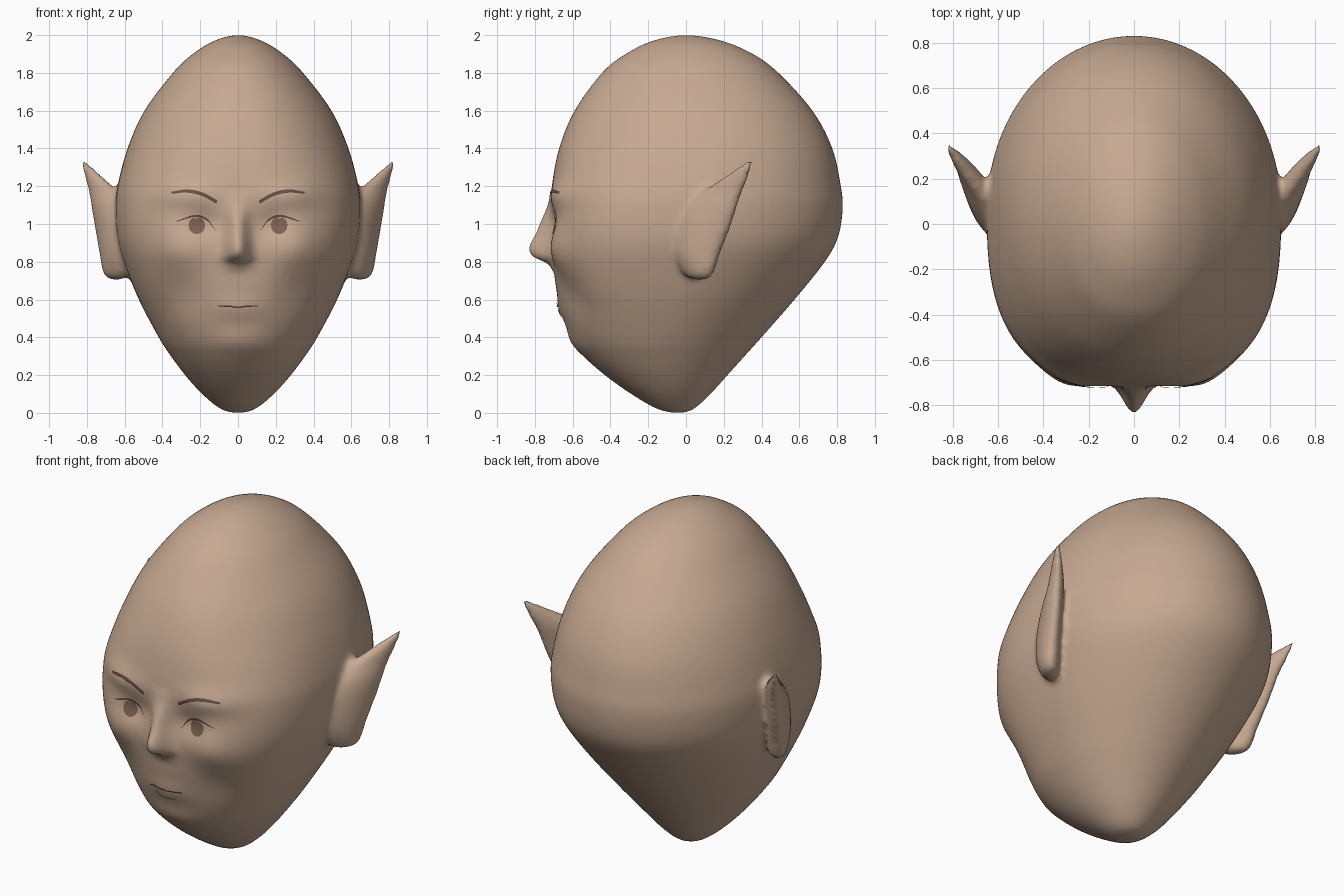
import bpy, bmesh, math
from mathutils import Vector
from mathutils.bvhtree import BVHTree

if "Cube" in bpy.data.objects:
    bpy.data.objects.remove(bpy.data.objects["Cube"], do_unlink=True)


def material(name, rgb):
    m = bpy.data.materials.new(name)
    m.use_nodes = True
    m.diffuse_color = (*rgb, 1)
    bsdf = m.node_tree.nodes["Principled BSDF"]
    bsdf.inputs["Base Color"].default_value = (*rgb, 1)
    bsdf.inputs["Roughness"].default_value = 0.8
    return m


SKIN = material("skin", (0.57, 0.40, 0.29))
BROW = material("brow brown", (0.14, 0.08, 0.06))
IRIS = material("iris brown", (0.21, 0.125, 0.09))


def spline(rows, steps, before=None, after=None):
    """Smooth curve through the rows, sampled evenly between each pair."""
    p = [Vector(r) for r in rows]
    p = [Vector(before) if before else 2 * p[0] - p[1]] + p + \
        [Vector(after) if after else 2 * p[-1] - p[-2]]
    out = []
    for a, b, c, d in zip(p, p[1:], p[2:], p[3:]):
        for i in range(steps):
            t = i / steps
            out.append(0.5 * (2 * b + (c - a) * t + (2 * a - 5 * b + 4 * c - d) * t ** 2
                              + (3 * b - a - 3 * c + d) * t ** 3))
    return out + [p[-2]]


def add_object(name, bm, mat):
    bmesh.ops.recalc_face_normals(bm, faces=bm.faces)
    mesh = bpy.data.meshes.new(name)
    bm.to_mesh(mesh)
    bm.free()
    mesh.materials.append(mat)
    ob = bpy.data.objects.new(name, mesh)
    bpy.context.collection.objects.link(ob)
    return ob


def loft(bm, rings):
    """Skin closed rings of points and close both ends."""
    vs = [[bm.verts.new(p) for p in ring] for ring in rings]
    for a, b in zip(vs, vs[1:]):
        for i in range(len(a)):
            j = (i + 1) % len(a)
            bm.faces.new((a[i], a[j], b[j], b[i]))
    bm.faces.new(vs[0][::-1])
    bm.faces.new(vs[-1])


def power(v, e):
    return math.copysign(abs(v) ** e, v)


# Skull: height, half width, front y, back y
SKULL = [(0, 0, -.04, -.04), (.02, .09, -.15, .04), (.1, .19, -.29, .13),
         (.2, .28, -.43, .22), (.3, .355, -.54, .31), (.4, .42, -.61, .4),
         (.6, .525, -.675, .575), (.8, .605, -.705, .735), (.93, .64, -.71, .805),
         (1.08, .65, -.712, .83), (1.2, .638, -.71, .82), (1.4, .585, -.672, .775),
         (1.6, .495, -.59, .67), (1.8, .345, -.445, .49), (1.9, .24, -.32, .355),
         (1.97, .125, -.175, .19), (2, 0, 0, 0)]


def skull_ring(row, count=96):
    z, w, front, back = row
    mid, half = (front + back) / 2, (back - front) / 2
    n_front = 2 + 0.8 * math.exp(-((z - .95) / .4) ** 2)
    ring = []
    for i in range(count):
        a = math.tau * i / count
        c, s = math.cos(a), math.sin(a)
        e = 2 / n_front if s < 0 else 1
        ring.append((max(w, .003) * power(c, e), mid + max(half, .003) * power(s, e), z))
    return ring


bm = bmesh.new()
first, last = SKULL[1], SKULL[-2]
loft(bm, [skull_ring(r) for r in spline(
    SKULL, 6, (first[0], -first[1], first[3], first[2]),
    (last[0], -last[1], last[3], last[2]))])

# Pointed ears: height, root x, front y, outer x, back y, half thickness
EAR = [(.705, .62, .04, .67, .11, .022), (.74, .59, -.01, .70, .14, .05),
       (.85, .59, -.06, .715, .18, .06), (1.0, .59, -.06, .745, .24, .058),
       (1.1, .60, .00, .765, .27, .055), (1.17, .64, .09, .78, .295, .045),
       (1.24, .715, .19, .80, .325, .032), (1.335, .815, .33, .828, .355, .012)]


def ear_ring(row, side, count=20):
    z, x0, y0, x1, y1, thick = row
    centre = Vector(((x0 + x1) / 2, (y0 + y1) / 2))
    axis = Vector((x1 - x0, y1 - y0)) / 2
    across = Vector((-axis.y, axis.x)).normalized() * thick
    ring = []
    for i in range(count):
        a = math.tau * i / count * side
        p = centre + axis * math.cos(a) + across * math.sin(a)
        ring.append((side * p.x, p.y, z))
    return ring


for side in (1, -1):
    loft(bm, [ear_ring(r, side) for r in spline(EAR, 4)])
head = add_object("head", bm, SKIN)

# Fuse ears and skull into one soft skin
fuse = head.modifiers.new("fuse", 'REMESH')
fuse.mode = 'VOXEL'
fuse.voxel_size = 0.016
soften = head.modifiers.new("soften", 'SMOOTH')
soften.factor, soften.iterations = 0.5, 6
bpy.context.view_layer.update()
fused = bpy.data.meshes.new_from_object(
    head.evaluated_get(bpy.context.evaluated_depsgraph_get()))
head.modifiers.clear()
head.data = fused

# Nose ridge: height, projection, half width
NOSE = spline([(.74, 0, .07), (.79, .03, .07), (.83, .105, .066), (.88, .12, .06),
               (.95, .085, .055), (1.02, .055, .052), (1.1, .02, .06), (1.18, 0, .07)], 8)


def nose_push(x, z):
    for a, b in zip(NOSE, NOSE[1:]):
        if a.x <= z < b.x:
            p = a.lerp(b, (z - a.x) / (b.x - a.x))
            return max(p.y, 0) * math.exp(-abs(x / p.z) ** 2.2)
    return 0


# Soft face forms: x, z, x spread, z spread, forward push
FORMS = [(.31, .87, .13, .12, .035), (.29, 1.15, .14, .07, .025),
         (.17, 1.0, .09, .07, -.025), (.30, .62, .12, .12, -.02),
         (0, .55, .12, .06, .012), (0, .37, .14, .07, .012)]

for v in head.data.vertices:
    x, y, z = v.co
    if y < -.3:
        push = nose_push(x, z)
        for fx, fz, sx, sz, amount in FORMS:
            push += amount * math.exp(-((abs(x) - fx) / sx) ** 2 - ((z - fz) / sz) ** 2)
        v.co.y -= push * min(1, (-y - .3) / .2)
for poly in head.data.polygons:
    poly.use_smooth = True

surface = BVHTree.FromPolygons([v.co for v in head.data.vertices],
                               [p.vertices[:] for p in head.data.polygons])


def plate(name, upper, lower, mat, lift, side=1, rows=4):
    """Thin patch between two x-z curves, laid on the face."""
    bm = bmesh.new()
    up, low = spline(upper, 6), spline(lower, 6)
    grid = []
    for r in range(rows + 1):
        line = []
        for a, b in zip(up, low):
            p = a.lerp(b, r / rows)
            hit = surface.ray_cast(Vector((side * p.x, -2, p.y)), Vector((0, 1, 0)))[0]
            line.append(bm.verts.new((hit.x, hit.y - lift, hit.z)))
        grid.append(line)
    for a, b in zip(grid, grid[1:]):
        for i in range(len(a) - 1):
            quad = (a[i], a[i + 1], b[i + 1], b[i])
            bm.faces.new(quad if side > 0 else quad[::-1])
    bmesh.ops.remove_doubles(bm, verts=bm.verts, dist=1e-5)
    ob = add_object(name, bm, mat)
    if sum(p.normal.y for p in ob.data.polygons) > 0:
        ob.data.flip_normals()
    for p in ob.data.polygons:
        p.use_smooth = True


LID = [(.12, .968), (.165, 1.018), (.23, 1.036), (.325, 1.012)]
LASH = [(x, z + t) for (x, z), t in zip(LID, (.002, .012, .012, .004))]
LOWER_LID = [(.12, .968), (.18, .947), (.25, .952), (.325, 1.012)]
BROW_TOP = [(.11, 1.125), (.19, 1.168), (.27, 1.183), (.355, 1.17)]
BROW_LOW = [(.115, 1.108), (.19, 1.148), (.27, 1.166), (.35, 1.16)]


def arc(sign, count=7):
    pts = []
    for i in range(count):
        a = math.pi * i / (count - 1)
        z = .993 + sign * .046 * math.sin(a)
        pts.append((.218 - .044 * math.cos(a), min(z, 1.03)))
    return pts


# Eyes and brows
for side, label in ((1, "left"), (-1, "right")):
    plate(label + "_eye", LID, LOWER_LID, SKIN, .004, side)
    plate(label + "_iris", arc(1), arc(-1), IRIS, .006, side)
    plate(label + "_lash", LASH, LID, BROW, .008, side, 2)
    plate(label + "_brow", BROW_TOP, BROW_LOW, BROW, .006, side)

# Mouth
plate("lower_lip", [(-.07, .535), (-.035, .553), (.035, .553), (.07, .535)],
      [(-.07, .535), (-.035, .507), (.035, .507), (.07, .535)], SKIN, .006)
plate("upper_lip", [(-.1, .566), (-.03, .582), (0, .577), (.03, .582), (.1, .566)],
      [(-.1, .562), (-.03, .566), (0, .562), (.03, .566), (.1, .562)], SKIN, .006)
plate("mouth_line", [(-.105, .57), (-.04, .568), (0, .564), (.04, .568), (.105, .57)],
      [(-.1, .563), (-.04, .56), (0, .556), (.04, .56), (.1, .563)], BROW, .008)
